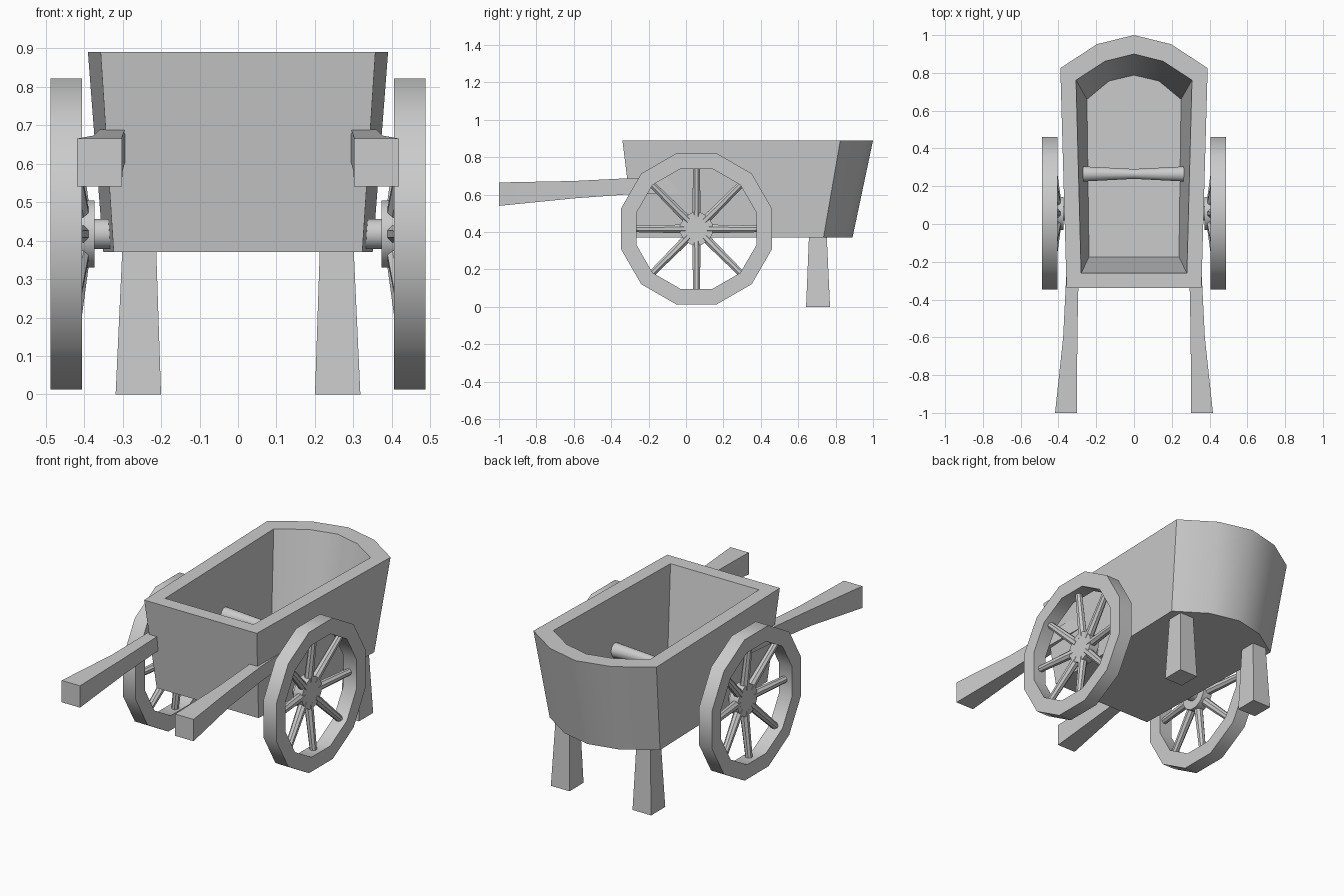
import bpy, bmesh
from math import cos, sin, pi, radians
from mathutils import Vector

cube = bpy.data.objects.get("Cube")
if cube:
    bpy.data.objects.remove(cube, do_unlink=True)

GREY = (0.6, 0.6, 0.6, 1)
wood = bpy.data.materials.new("grey_wood")
wood.use_nodes = True
wood.diffuse_color = GREY
wood.node_tree.nodes["Principled BSDF"].inputs["Base Color"].default_value = GREY


def loft(name, groups, closed=False, mirror=False):
    """Skin each group of matching rings into one object, capped unless closed."""
    bm = bmesh.new()
    for rings in groups:
        loops = [[bm.verts.new(p) for p in ring] for ring in rings]
        pairs = list(zip(loops, loops[1:]))
        if closed:
            pairs.append((loops[-1], loops[0]))
        else:
            bm.faces.new(loops[0])
            bm.faces.new(loops[-1])
        for a, b in pairs:
            for i in range(len(a)):
                j = (i + 1) % len(a)
                bm.faces.new((a[i], a[j], b[j], b[i]))
    bmesh.ops.recalc_face_normals(bm, faces=bm.faces)
    mesh = bpy.data.meshes.new(name)
    bm.to_mesh(mesh)
    bm.free()
    mesh.materials.append(wood)
    obj = bpy.data.objects.new(name, mesh)
    bpy.context.collection.objects.link(obj)
    bpy.ops.object.select_all(action="DESELECT")
    obj.select_set(True)
    bpy.context.view_layer.objects.active = obj
    bpy.ops.object.shade_smooth_by_angle(angle=radians(35))
    if mirror:
        obj.modifiers.new("other_side", "MIRROR")
    return obj


def circle(centre, axis, radius, sides):
    """Ring of points round an axis, with a flat side downwards."""
    turn = Vector((1, 0, 0)).rotation_difference(Vector(axis))
    angles = [2 * pi * (i + 0.5) / sides for i in range(sides)]
    return [Vector(centre) + turn @ Vector((0, radius * cos(a), radius * sin(a)))
            for a in angles]


def tub_ring(z, front, back, mid, tip):
    """Outline with a straight front and a bowed back, from right-hand points."""
    right = [front, back, mid]
    left = [(-x, y) for x, y in reversed(right)]
    return [(x, y, z) for x, y in right + [(0, tip)] + left]


def box_ring(x0, x1, a0, a1, place):
    """Rectangle whose second axis and position are set by the place function."""
    return [place(x, a) for x, a in ((x0, a0), (x1, a0), (x1, a1), (x0, a1))]


# Tub: outer wall, rim, inner wall and floor
loft("tub", [[
    tub_ring(0.37, (0.323, -0.275), (0.35, 0.735), (0.175, 0.85), 0.89),
    tub_ring(0.89, (0.357, -0.34), (0.39, 0.825), (0.196, 0.952), 1.0),
    tub_ring(0.89, (0.28, -0.26), (0.307, 0.762), (0.153, 0.862), 0.90),
    tub_ring(0.42, (0.238, -0.175), (0.249, 0.66), (0.132, 0.757), 0.788),
]])

# Cross rod inside the tub, thinner in the middle
loft("cross_rod", [[circle((x, 0.265, 0.6), (1, 0, 0), r, 12)
                    for x, r in ((-0.28, 0.042), (0, 0.027), (0.28, 0.042))]])

# Legs
loft("legs", [[
    box_ring(0.20, 0.318, 0.642, 0.77, lambda x, y: (x, y, 0)),
    box_ring(0.213, 0.30, 0.658, 0.752, lambda x, y: (x, y, 0.39)),
]], mirror=True)

# Handles, running into the tub walls
handle = [(-1.0, 0.302, 0.418, 0.54, 0.665), (-0.6, 0.30, 0.375, 0.58, 0.673),
          (-0.3, 0.294, 0.36, 0.602, 0.688), (0.0, 0.285, 0.345, 0.61, 0.69)]
loft("handles", [[box_ring(x0, x1, z0, z1, lambda x, z, y=y: (x, y, z))
                  for y, x0, x1, z0, z1 in handle]], mirror=True)

# Wheels
AXLE_Y, AXLE_Z = 0.056, 0.417


def disc(x, radius):
    return circle((x, AXLE_Y, AXLE_Z), (1, 0, 0), radius, 12)


loft("wheel_rims", [[disc(0.405, 0.418), disc(0.487, 0.418),
                     disc(0.487, 0.332), disc(0.405, 0.332)]], closed=True, mirror=True)
loft("wheel_hubs", [[disc(0.373, 0.09), disc(0.43, 0.09)]], mirror=True)
loft("axle_stubs", [[disc(0.31, 0.04), disc(0.38, 0.04)]], mirror=True)

# Spokes, leaning outwards from hub to rim
spokes = []
for i in range(8):
    a = i * pi / 4
    out = Vector((0, cos(a), sin(a)))
    start = Vector((0.408, AXLE_Y, AXLE_Z)) + out * 0.06
    end = Vector((0.44, AXLE_Y, AXLE_Z)) + out * 0.335
    spokes.append([circle(start, end - start, 0.025, 8), circle(end, end - start, 0.019, 8)])
loft("wheel_spokes", spokes, mirror=True)
